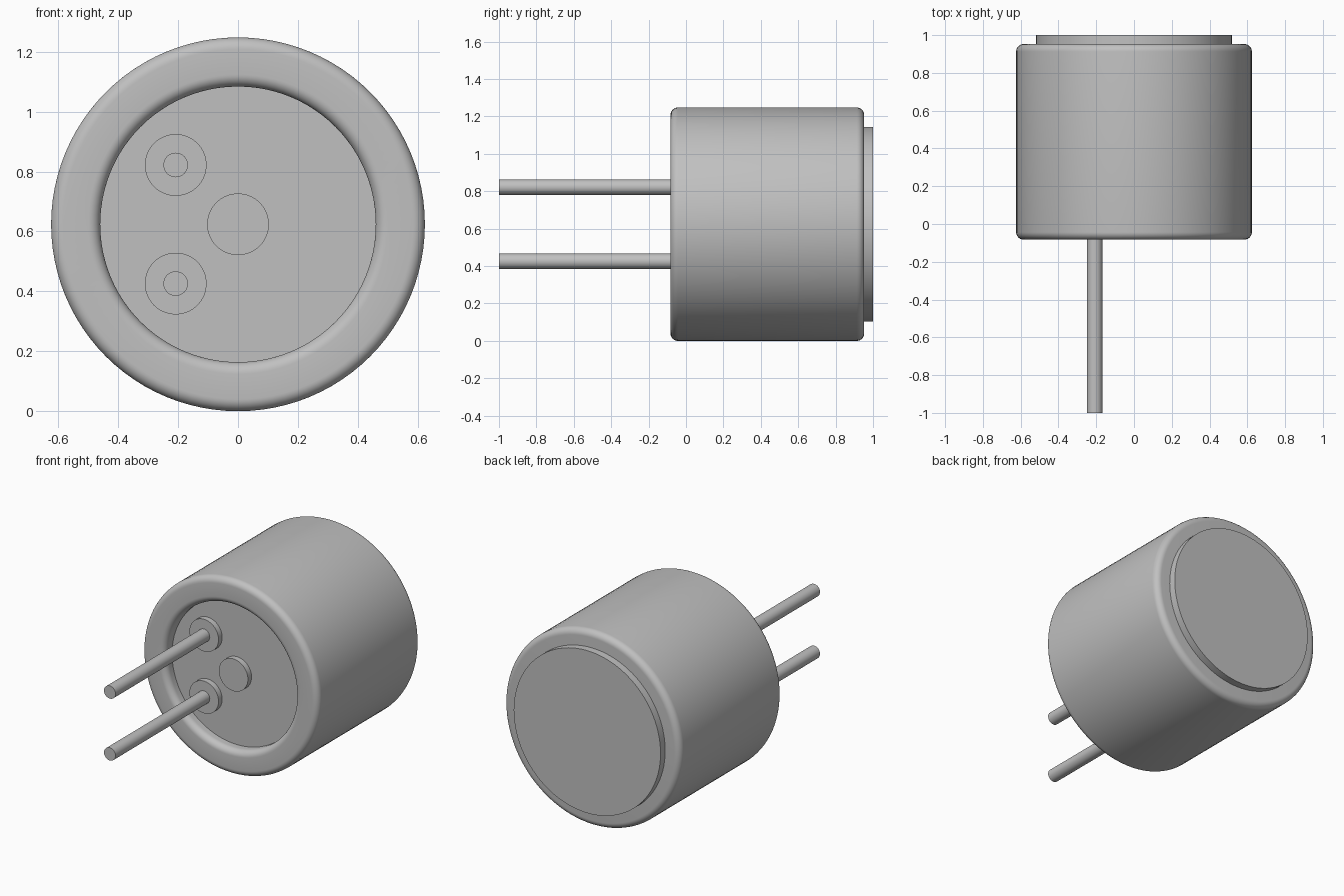
import bpy, bmesh, math

cube = bpy.data.objects.get("Cube")
if cube:
    bpy.data.objects.remove(cube, do_unlink=True)

AXIS_Z = 0.624
RADIUS = 0.624
FRONT, BACK = -0.083, 0.953
FLOOR, PAD_FACE = -0.01, -0.047
FILLET = 0.04

grey = bpy.data.materials.new("plain grey")
grey.use_nodes = True
colour = (0.53, 0.53, 0.53, 1)
grey.diffuse_color = colour
grey.node_tree.nodes["Principled BSDF"].inputs["Base Color"].default_value = colour


def lathe(name, profile, x=0, z=AXIS_Z, sides=96):
    """Spin (radius, y) points around a y axis and cap both ends."""
    bm = bmesh.new()
    rings = []
    for r, y in profile:
        angles = [math.tau * i / sides for i in range(sides)]
        rings.append([bm.verts.new((r * math.cos(a), y, r * math.sin(a))) for a in angles])
    for a, b in zip(rings, rings[1:]):
        for i in range(sides):
            j = (i + 1) % sides
            bm.faces.new((a[i], a[j], b[j], b[i]))
    bm.faces.new(rings[0])
    bm.faces.new(rings[-1])
    bmesh.ops.recalc_face_normals(bm, faces=bm.faces)
    mesh = bpy.data.meshes.new(name)
    bm.to_mesh(mesh)
    bm.free()
    mesh.materials.append(grey)
    obj = bpy.data.objects.new(name, mesh)
    obj.location = (x, 0, z)
    bpy.context.collection.objects.link(obj)
    bpy.ops.object.select_all(action="DESELECT")
    obj.select_set(True)
    bpy.context.view_layer.objects.active = obj
    bpy.ops.object.shade_smooth_by_angle(angle=math.radians(30))
    return obj


def arc(r, y, start, end, steps=8):
    """Fillet points around the centre (r, y), angles in degrees."""
    turns = [math.radians(start + (end - start) * i / steps) for i in range(steps + 1)]
    return [(r + FILLET * math.cos(t), y + FILLET * math.sin(t)) for t in turns]


# Can body: recess floor, rounded inner lip, rounded outer rims, back
inner = 0.46
body = [(inner, FLOOR)]
body += arc(inner + FILLET, FRONT + FILLET, 180, 270)
body += arc(RADIUS - FILLET, FRONT + FILLET, 270, 360)
body += arc(RADIUS - FILLET, BACK - FILLET, 0, 90)
lathe("can_body", body)

# Raised disc on the back
lathe("back_disc", [(0.52, BACK - 0.02), (0.52, 1.0)])

# Round pads in the recess, and the two pins
lathe("centre_pad", [(0.103, PAD_FACE), (0.103, FLOOR + 0.01)], sides=64)
for side, offset in (("upper", 0.198), ("lower", -0.198)):
    place = dict(x=-0.208, z=AXIS_Z + offset)
    lathe(side + "_pin_pad", [(0.103, PAD_FACE), (0.103, FLOOR + 0.01)], sides=64, **place)
    lathe(side + "_pin", [(0.041, -1.0), (0.041, PAD_FACE + 0.01)], sides=32, **place)
